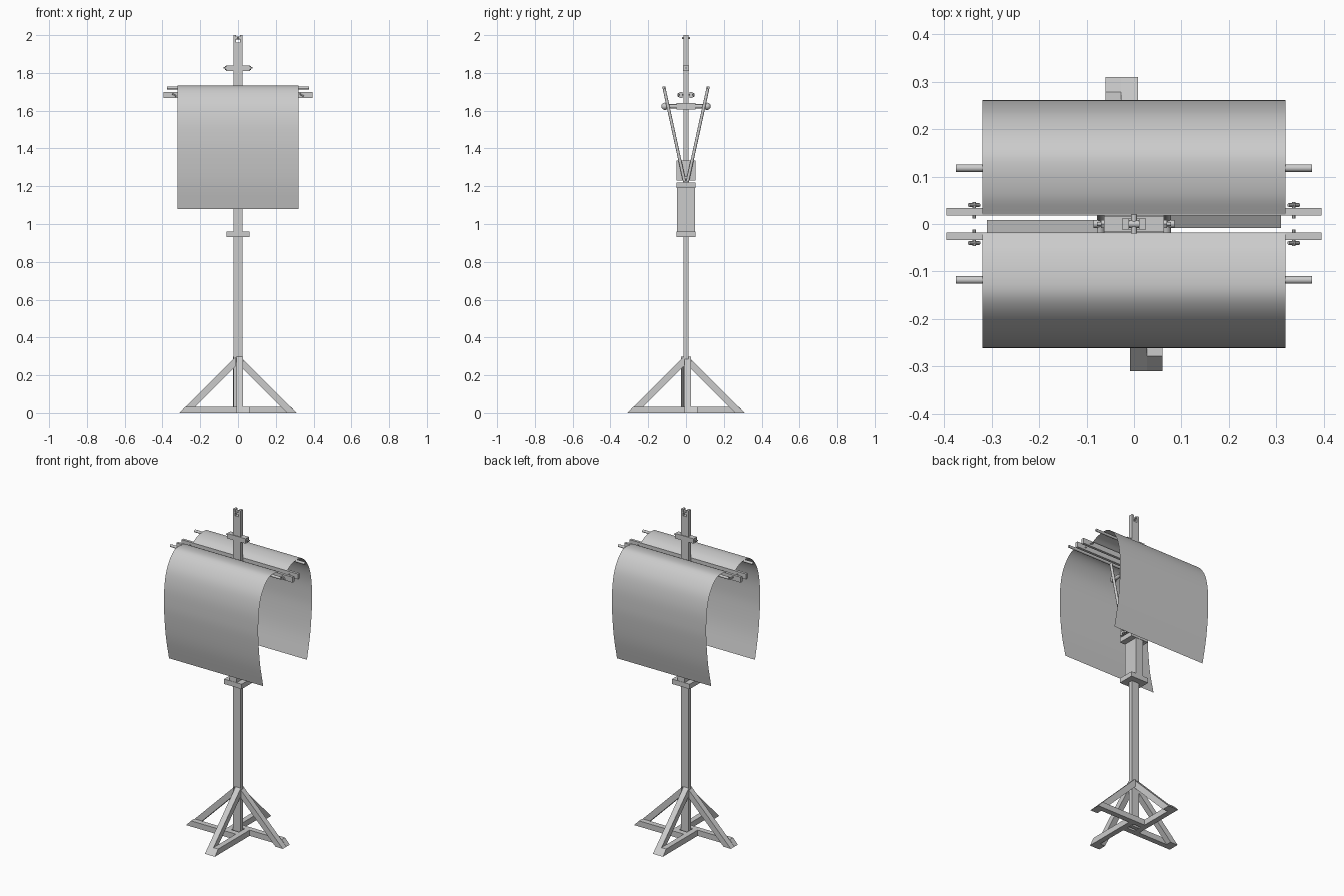
import bpy, bmesh, math
from mathutils import Vector, Matrix

if "Cube" in bpy.data.objects:
    bpy.data.objects.remove(bpy.data.objects["Cube"])

grey = bpy.data.materials.new("light_grey")
grey.use_nodes = True
grey.diffuse_color = (0.6, 0.6, 0.6, 1)
grey.node_tree.nodes["Principled BSDF"].inputs["Base Color"].default_value = (0.6, 0.6, 0.6, 1)


def finish(name, bm, smooth=False):
    bmesh.ops.recalc_face_normals(bm, faces=bm.faces)
    mesh = bpy.data.meshes.new(name)
    bm.to_mesh(mesh)
    bm.free()
    mesh.materials.append(grey)
    for p in mesh.polygons:
        p.use_smooth = smooth
    ob = bpy.data.objects.new(name, mesh)
    bpy.context.collection.objects.link(ob)
    return ob


def box(name, x, y, z):
    """Box from its (min, max) range on each axis."""
    bm = bmesh.new()
    size = [r[1] - r[0] for r in (x, y, z)]
    mid = [(r[0] + r[1]) / 2 for r in (x, y, z)]
    bmesh.ops.create_cube(bm, size=1, matrix=Matrix.Translation(mid) @ Matrix.Diagonal((*size, 1)))
    return finish(name, bm)


def rod(name, a, b, r, sides=16):
    """Cylinder from point a to point b."""
    a, b = Vector(a), Vector(b)
    d = b - a
    rot = d.to_track_quat('Z', 'Y').to_matrix().to_4x4()
    bm = bmesh.new()
    bmesh.ops.create_cone(bm, cap_ends=True, segments=sides, radius1=r, radius2=r,
                          depth=d.length, matrix=Matrix.Translation((a + b) / 2) @ rot)
    ob = finish(name, bm)
    for p in ob.data.polygons:
        p.use_smooth = len(p.vertices) == 4 and sides > 8
    return ob


def extrude_x(name, profile, x0, x1, angle=0):
    """Closed (y, z) profile extruded along x, then turned about z."""
    bm = bmesh.new()
    face = bm.faces.new([bm.verts.new((x0, y, z)) for y, z in profile])
    new = bmesh.ops.extrude_face_region(bm, geom=[face])["geom"]
    moved = [v for v in new if isinstance(v, bmesh.types.BMVert)]
    bmesh.ops.translate(bm, vec=(x1 - x0, 0, 0), verts=moved)
    bm.transform(Matrix.Rotation(angle, 4, 'Z'))
    return finish(name, bm)


# Pinwheel base: four beams with bevelled ends and four sloping braces
for i, side in enumerate(("front", "left", "back", "right")):
    turn = i * math.pi / 2
    extrude_x(side + "_foot_beam", [(-0.31, 0), (0.027, 0), (0.027, 0.035), (-0.278, 0.035)],
              0.027, 0.06, turn)
    extrude_x(side + "_brace", [(-0.31, 0), (-0.26, 0), (-0.012, 0.248), (-0.012, 0.298)],
              -0.008, 0.027, turn)

# Mast with a forked top and a pin through the fork
box("mast", (-0.025, 0.025), (-0.012, 0.012), (0, 1.96))
for s in (-1, 1):
    box("mast_fork", sorted((s * 0.011, s * 0.025)), (-0.012, 0.012), (1.96, 2.0))
rod("fork_pin", (0, -0.02, 1.985), (0, 0.02, 1.985), 0.006)
rod("fork_roller", (-0.025, 0, 1.985), (0.025, 0, 1.985), 0.008)

# Sliding sleeve with two collars
for s in (-1, 1):
    box("sleeve_plate", (-0.025, 0.025), sorted((s * 0.012, s * 0.048)), (0.96, 1.19))
for z in (0.93, 1.19):
    box("sleeve_collar", (-0.06, 0.06), (-0.05, 0.05), (z, z + 0.03))

# Hinge carriage at the foot of the struts
for s in (-1, 1):
    box("hinge_plate", sorted((s * 0.026, s * 0.06)), (-0.05, 0.05), (1.23, 1.335))
rod("hinge_pin", (-0.085, 0, 1.245), (0.085, 0, 1.245), 0.008)

# Upper stop block with pin and nuts
box("stop_block", (-0.063, 0.063), (-0.016, 0.016), (1.81, 1.84))
rod("stop_pin", (-0.078, 0, 1.826), (0.078, 0, 1.826), 0.004)
for s in (-1, 1):
    rod("stop_nut", (s * 0.063, 0, 1.826), (s * 0.07, 0, 1.826), 0.01, 6)

# Spreader block on the mast
box("spreader_block", (-0.063, 0.063), (-0.05, 0.05), (1.605, 1.64))

# Sheet profile from the clamp rail, over the hanging rod, down to the hem
SHEET = [(0.02, 1.702), (0.06, 1.722), (0.115, 1.732), (0.158, 1.725), (0.2, 1.69),
         (0.236, 1.63), (0.256, 1.545), (0.261, 1.45), (0.258, 1.36), (0.242, 1.22), (0.212, 1.08)]


def smooth_path(pts, steps=4):
    """Catmull-Rom curve through the points."""
    p = [Vector(q) for q in pts]
    p = [2 * p[0] - p[1]] + p + [2 * p[-1] - p[-2]]
    out = []
    for a, b, c, d in zip(p, p[1:], p[2:], p[3:]):
        for k in range(steps):
            t = k / steps
            out.append(0.5 * (2 * b + (c - a) * t + (2 * a - 5 * b + 4 * c - d) * t * t
                              + (3 * b - a - 3 * c + d) * t ** 3))
    return out + [p[-2]]


for s, side in ((-1, "front"), (1, "back")):
    # Hanging sheet
    bm = bmesh.new()
    rows = [[bm.verts.new((x, s * q[0], q[1])) for x in (-0.32, 0.32)] for q in smooth_path(SHEET)]
    for a, b in zip(rows, rows[1:]):
        bm.faces.new((a[0], a[1], b[1], b[0]) if s < 0 else (b[0], b[1], a[1], a[0]))
    finish(side + "_sheet", bm, True)

    # Clamp rail with wing bolts, and the hanging rod
    box(side + "_rail", (-0.395, 0.395), sorted((s * 0.018, s * 0.034)), (1.667, 1.7))
    rod(side + "_hanging_rod", (-0.375, s * 0.118, 1.721), (0.375, s * 0.118, 1.721), 0.008)
    for e in (-1, 1):
        x = e * 0.337
        rod(side + "_wing_bolt", (x, s * 0.012, 1.683), (x, s * 0.046, 1.683), 0.004, 8)
        rod(side + "_wing_nut", (x - 0.011, s * 0.04, 1.691), (x + 0.011, s * 0.04, 1.675), 0.004, 8)

        # Strut in the V frame, with its spreader bolt and rounded knob
        x = e * 0.07
        rod(side + "_strut", (x, s * 0.008, 1.225), (x, s * 0.118, 1.728), 0.008)
        rod(side + "_spreader_bolt", (e * 0.055, s * 0.05, 1.623), (e * 0.055, s * 0.12, 1.623), 0.011)
        bm = bmesh.new()
        bmesh.ops.create_uvsphere(bm, u_segments=16, v_segments=10, radius=0.019,
                                  matrix=Matrix.Translation((e * 0.055, s * 0.112, 1.623)))
        finish(side + "_knob", bm, True)
